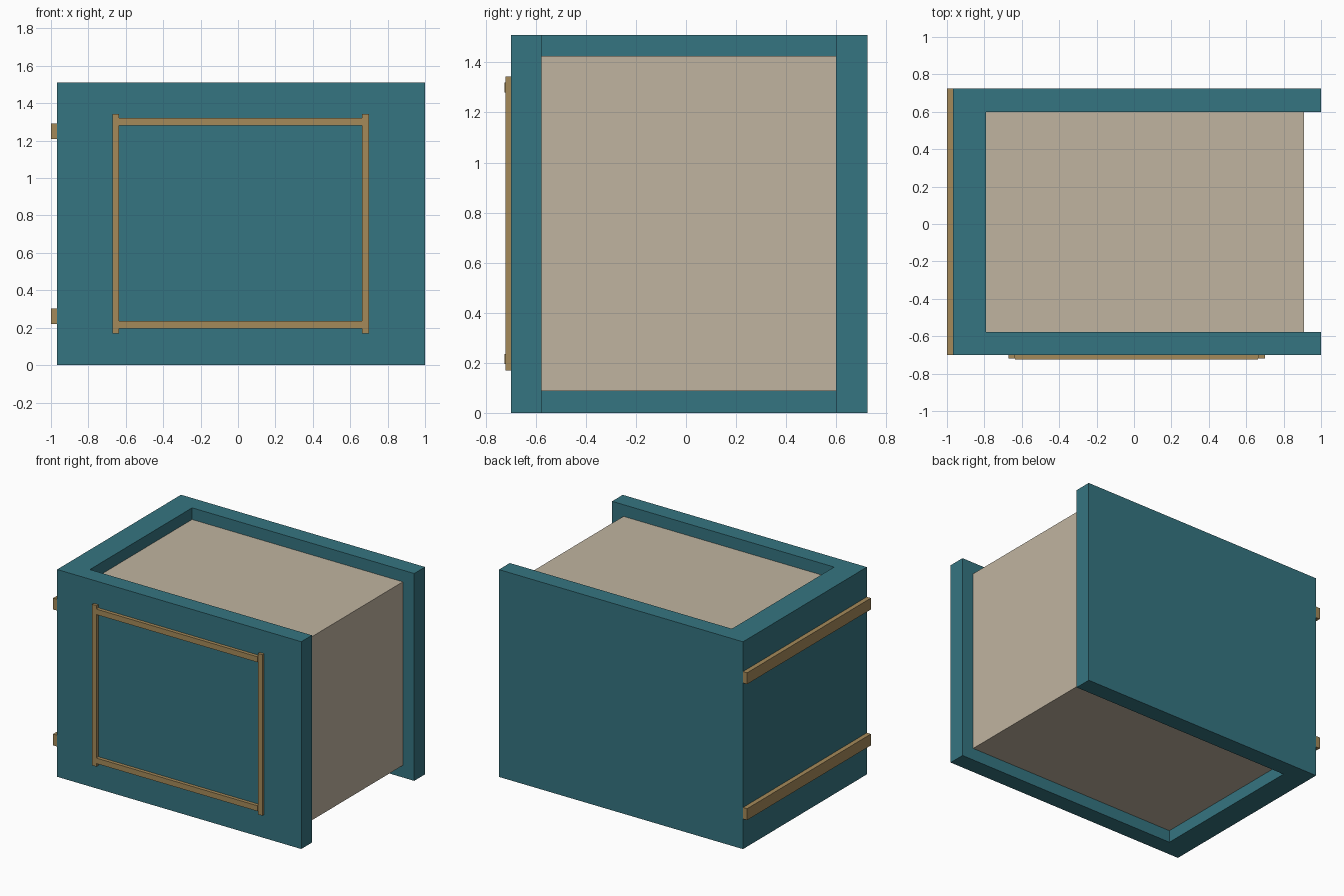
import bpy
import bmesh
from mathutils import Vector

cube = bpy.data.objects.get("Cube")
if cube:
    bpy.data.objects.remove(cube, do_unlink=True)


def material(name, color):
    mat = bpy.data.materials.new(name)
    mat.use_nodes = True
    mat.diffuse_color = (*color, 1)
    mat.node_tree.nodes["Principled BSDF"].inputs["Base Color"].default_value = (*color, 1)
    return mat


teal = material("teal paint", (0.036, 0.178, 0.220))
beige = material("beige panel", (0.527, 0.456, 0.352))
wood = material("tan wood", (0.376, 0.254, 0.102))


def finish(name, bm, mat):
    bmesh.ops.recalc_face_normals(bm, faces=bm.faces)
    mesh = bpy.data.meshes.new(name)
    bm.to_mesh(mesh)
    bm.free()
    mesh.materials.append(mat)
    obj = bpy.data.objects.new(name, mesh)
    bpy.context.collection.objects.link(obj)
    return obj


def box(name, x, y, z, mat):
    """Box from (min, max) ranges along each axis."""
    bm = bmesh.new()
    bmesh.ops.create_cube(bm, size=1)
    for v in bm.verts:
        v.co = Vector(sum(r) / 2 + c * (r[1] - r[0]) for c, r in zip(v.co, (x, y, z)))
    return finish(name, bm, mat)


# U-shaped shell, open towards +x, extruded upward from its plan outline
left, inner, right = -0.967, -0.79, 1.0
front, front_in, back_in, back = -0.70, -0.577, 0.60, 0.725
height = 1.51
outline = [(left, front), (right, front), (right, front_in), (inner, front_in),
           (inner, back_in), (right, back_in), (right, back), (left, back)]
bm = bmesh.new()
base = bm.faces.new([bm.verts.new((x, y, 0)) for x, y in outline])
result = bmesh.ops.extrude_face_region(bm, geom=[base], use_keep_orig=True)
top = [g for g in result["geom"] if isinstance(g, bmesh.types.BMVert)]
bmesh.ops.translate(bm, verts=top, vec=(0, 0, height))
finish("shell", bm, teal)

# Recessed block filling the shell
box("inner_block", (inner, 0.908), (front_in, back_in), (0.088, 1.425), beige)

# Two rails across the closed end
for name, z in (("lower_rail", 0.22), ("upper_rail", 1.21)):
    box(name, (-1.0, left), (front, back), (z, z + 0.083), wood)

# Trim frame on the front wall: two posts and two slightly prouder bars
for name, x in (("right_trim_post", -0.672), ("left_trim_post", 0.664)):
    box(name, (x, x + 0.036), (-0.72, front), (0.17, 1.343), wood)
for name, z in (("lower_trim_bar", 0.195), ("upper_trim_bar", 1.28)):
    box(name, (-0.636, 0.664), (-0.725, front), (z, z + 0.04), wood)
